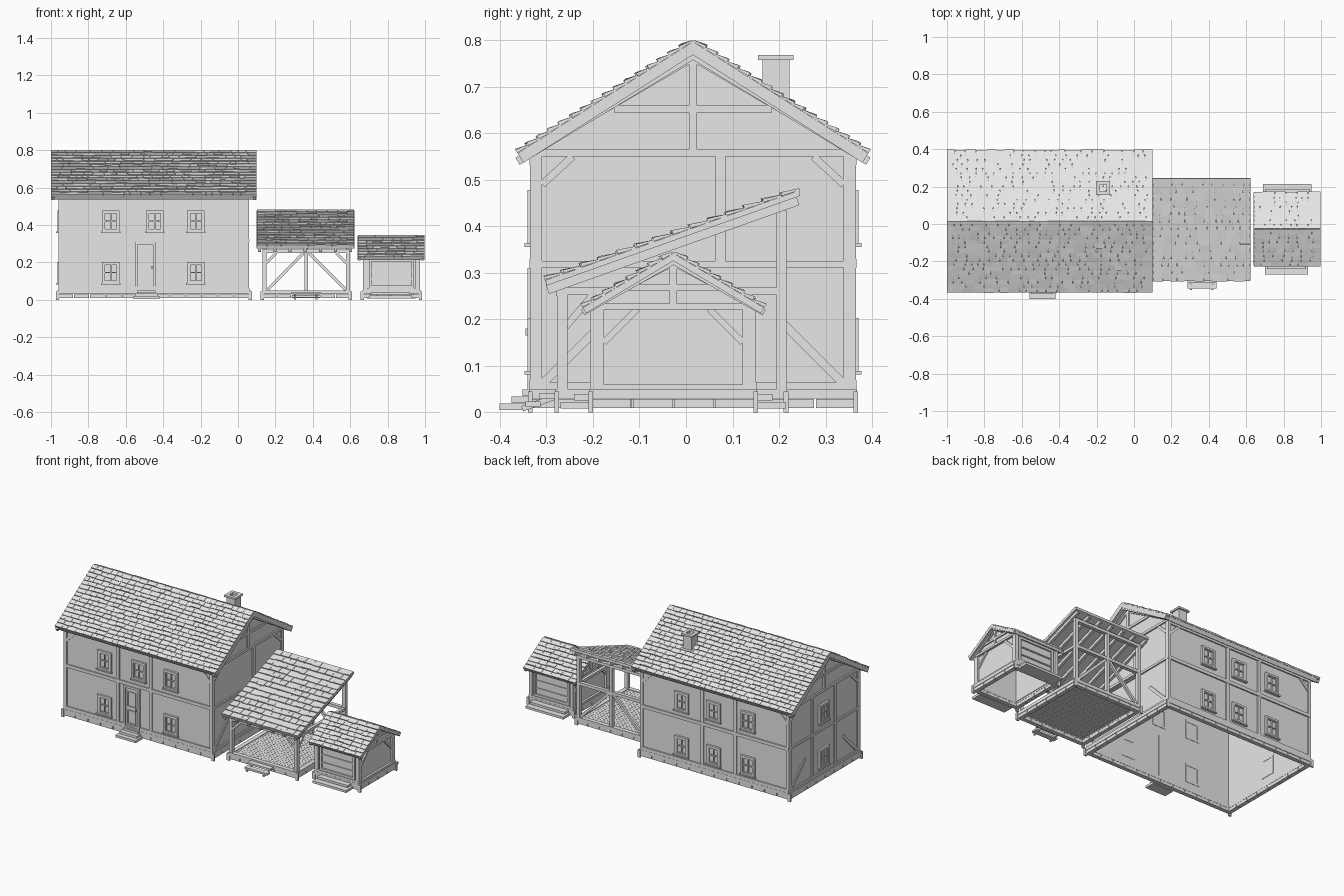
import bpy, bmesh, math, random
from mathutils import Vector

if "Cube" in bpy.data.objects:
    bpy.data.objects.remove(bpy.data.objects["Cube"])

random.seed(4)
grey = bpy.data.materials.new("plain_grey")
grey.diffuse_color = (0.8, 0.8, 0.8, 1)
grey.use_nodes = True
grey.node_tree.nodes["Principled BSDF"].inputs["Base Color"].default_value = grey.diffuse_color
parts = {}

# A face is (axis, plane, outward sign); shapes are drawn on it as (u, z) and extruded from d0 to d1
X = ("x", 0, 1)


def prism(name, face, pts, d0, d1):
    bm = parts.setdefault(name, bmesh.new())
    axis, plane, sign = face
    rings = []
    for d in (d0, d1):
        w = plane + sign * d
        rings.append([bm.verts.new((w, u, z) if axis == "x" else (u, w, z)) for u, z in pts])
    n = len(pts)
    fs = [bm.faces.new(rings[0]), bm.faces.new(rings[1][::-1])]
    for i in range(n):
        j = (i + 1) % n
        fs.append(bm.faces.new((rings[0][j], rings[0][i], rings[1][i], rings[1][j])))
    bmesh.ops.recalc_face_normals(bm, faces=fs)


def rect(name, face, u0, u1, z0, z1, d0, d1):
    prism(name, face, [(u0, z0), (u1, z0), (u1, z1), (u0, z1)], d0, d1)


def box(name, x0, x1, y0, y1, z0, z1):
    rect(name, X, y0, y1, z0, z1, x0, x1)


def beam(name, face, a, b, w, d0, d1):
    a, b = Vector(a), Vector(b)
    t = (b - a).normalized() * w / 2
    n = Vector((-t.y, t.x))
    prism(name, face, [a + n, a - n, b - n, b + n], d0, d1)


def frame(name, face, u0, u1, z0, z1, w, d0, d1):
    for a, b in ((u0, u0 + w), (u1 - w, u1)):
        rect(name, face, a, b, z0, z1, d0, d1)
    for a, b in ((z0, z0 + w), (z1 - w, z1)):
        rect(name, face, u0 + w, u1 - w, a, b, d0, d1)


def window(name, face, u, z):
    frame(name + "_frames", face, u - .047, u + .047, z - .058, z + .058, .012, -.022, .006)
    frame(name + "_sashes", face, u - .035, u + .035, z - .046, z + .046, .005, -.004, .003)
    rect(name + "_sashes", face, u - .003, u + .003, z - .041, z + .041, -.004, .002)
    rect(name + "_sashes", face, u - .03, u + .03, z - .003, z + .003, -.004, .002)
    rect(name + "_sills", face, u - .052, u + .052, z - .064, z - .056, -.004, .012)


# Sloping slab with overlapping rows of random-width shingles
def roof(name, ridge, eave, x0, x1, t, rows):
    r, e = Vector(ridge), Vector(eave)
    s = (e - r).normalized()
    n = Vector((-s.y, s.x))
    if n.y < 0:
        n = -n
    prism(name + "_slab", X, [r, e, e - n * t, Vector((r.x, r.y - t / n.y))], x0, x1)
    step = (e - r).length / rows
    for i in range(rows):
        x = x0
        while x < x1 - .001:
            nx = x + random.uniform(.03, .065)
            if nx > x1 - .02:
                nx = x1
            top = r + s * (step * i)
            low = r + s * (step * (i + 1) + (random.uniform(-.002, .004) if i < rows - 1 else 0))
            h = random.uniform(.008, .011)
            prism(name + "_shingles", X, [top, top + n * .004, low + n * h, low + n * .001],
                  x + .0008, nx - .0008)
            x = nx


# Sill ring over a row of stones, with corner blocks
def foundation(name, x0, x1, y0, y1, w=.025):
    for axis, lo, hi, a, b in (("y", y0, y1, x0, x1), ("x", x0, x1, y0, y1)):
        for face in ((axis, lo, -1), (axis, hi, 1)):
            rect(name + "_sill", face, a, b, .03, .05, -w, .002)
            k = max(3, round((b - a) / .085))
            for i in range(k):
                u0, u1 = a + (b - a) * i / k, a + (b - a) * (i + 1) / k
                rect(name + "_stones", face, u0 + .002, u1 - .002, .01, .029, -w, 0)
    for x in (x0, x1):
        for y in (y0, y1):
            box(name + "_corner_blocks", x - .009, x + .009, y - .005, y + .005, 0, .045)


def stairs(name, x0, x1, y, sign, treads):
    for i, (reach, top) in enumerate(treads):
        rect(name, ("y", y, sign), x0 + .01 * i, x1 - .01 * i, top - .014, top, 0, reach)


# Gable panel, rafters, tie beam, collar and king post
def gable(name, face, y0, y1, z0, apex, collar, w, wide):
    c = (y0 + y1) / 2
    prism(name + "_walls", face, [(y0, z0), (y1, z0), (c, apex)], -.02, -.007)
    rect(name + "_timbers", face, y0, y1, z0, z0 + w, -.02, .002)
    for y in (y0, y1):
        beam(name + "_timbers", face, (y, z0 + w / 2), (c, apex - w / 2), w * 1.3, -.02, .001)
    rect(name + "_timbers", face, c - wide, c + wide, collar, collar + w, -.02, 0)
    rect(name + "_timbers", face, c - w * .6, c + w * .6, z0 + w, apex - w, -.02, .001)


# ---- House ----
HX0, HX1, HY0, HY1 = -.96, .06, -.335, .365
front, back = ("y", HY0, -1), ("y", HY1, 1)
left, right = ("x", HX0, -1), ("x", HX1, 1)
foundation("house", HX0 - .005, HX1 + .005, HY0, HY1)
for f in (front, back):
    rect("house_walls", f, HX0 + .007, HX1 - .007, .04, .56, -.02, -.007)
    for u in (HX0 + .01, -.59, -.365, HX1 - .01):
        rect("house_timbers", f, u - .01, u + .01, .05, .55, -.02, 0)
    for z in (.05, .31, .532):
        rect("house_timbers", f, HX0, HX1, z, z + .02, -.02, .001)
    for u, s in ((HX0 + .015, 1), (HX1 - .015, -1)):
        beam("house_timbers", f, (u, .475), (u + s * .065, .54), .016, -.02, -.001)
    for u in (-.68, -.445, -.225):
        window("house_window", f, u, .42)
        if f is back or u != -.445:
            window("house_window", f, u, .145)

for f in (left, right):
    rect("house_walls", f, HY0 + .007, HY1 - .007, .04, .56, -.02, -.007)
    for u in (HY0 + .013, HY1 - .013):
        rect("house_timbers", f, u - .013, u + .013, .05, .55, -.02, 0)
    for z in (.05, .312):
        rect("house_timbers", f, HY0, HY1, z, z + .014, -.02, .001)
    gable("house_gable", f, HY0 - .005, HY1 + .005, .55, .772, .645, .015, .17)
    for u, s in ((HY0 + .026, 1), (HY1 - .026, -1)):
        beam("house_timbers", f, (u, .49), (u + s * .065, .55), .016, -.02, -.001)
    beam("house_timbers", f, (.2, .2), (.34, .06), .018, -.02, -.001)
    beam("house_timbers", f, (-.17, .2), (-.31, .06), .018, -.02, -.001)
rect("house_timbers", right, .063, .085, .326, .55, -.02, 0)
for u in (-.09, .13):
    rect("house_timbers", left, u - .01, u + .01, .05, .55, -.02, 0)
for z in (.145, .42):
    window("house_window", left, .02, z)

for eave in (-.362, .392):
    roof("house_roof", (.015, .797), (eave, .557), -1, .1, .024, 16)
    for x in (-.995, .08):      # barge rafters
        beam("house_barge_rafters", X, (.015, .768), (eave, .54), .018, x, x + .015)

# Door and its steps
frame("door_frame", front, -.55, -.44, .045, .31, .014, -.022, .006)
rect("door_leaf", front, -.536, -.454, .05, .296, -.022, -.003)
for z0, z1 in ((.075, .16), (.18, .275)):
    frame("door_mouldings", front, -.525, -.465, z0, z1, .006, -.003, .003)
box("door_handle", -.463, -.457, HY0 - .01, HY0, .165, .18)
stairs("house_steps", -.56, -.42, HY0, -1, ((.066, .019), (.04, .034), (.016, .049)))

# Hollow chimney with a wider cap
for z0, z1, h in ((.66, .757, .029), (.757, .768, .038)):
    cx, cy = -.165, .193
    for s in (-1, 1):
        a, b = sorted((s * .018, s * h))
        box("chimney", cx + a, cx + b, cy - h, cy + h, z0, z1)
        box("chimney", cx - .018, cx + .018, cy + a, cy + b, z0, z1)

# ---- Open shed ----
SX0, SX1, SY0, SY1 = .13, .6, -.278, .215


def shed_z(y):      # underside of the rafters
    return .254 + (y + .3) * .3558


foundation("shed", SX0, SX1, SY0, SY1)
for i in range(24):
    a = SX0 + .02 + i * .43 / 24
    box("shed_floor_planks", a, a + .0169, SY0 + .01, SY1 - .01, .036, .046)
for x in (SX0 + .012, SX1 - .012):
    for y in (SY0 + .012, SY1 - .01):
        box("shed_posts", x - .011, x + .011, y - .011, y + .011, .045, shed_z(y))
    box("shed_rails", x - .009, x + .009, SY0, SY1, .252, .268)
    beam("shed_braces", X, (SY0 + .02, .185), (SY0 + .08, .255), .015, x - .007, x + .007)
shed_back = ("y", SY1, 1)
shed_front = ("y", SY0, -1)
rect("shed_posts", shed_back, .355, .375, .045, .43, -.021, 0)
for f, z in ((shed_back, .25), (shed_back, .415), (shed_front, .25)):
    rect("shed_rails", f, SX0, SX1, z, z + .018, -.021, .001)
for a, b in ((.35, .16), (.38, .575)):
    beam("shed_braces", shed_back, (a, .25), (b, .055), .016, -.018, -.003)
for u, s in ((SX0 + .02, 1), (SX1 - .02, -1)):
    beam("shed_braces", shed_front, (u, .195), (u + s * .055, .25), .014, -.018, -.003)
for i in range(7):
    x = .108 + i * .081
    beam("shed_rafters", X, (-.298, .265), (.24, .456), .022, x, x + .016)
roof("shed_roof", (.245, .478), (-.303, .284), .1, .622, .012, 14)
for i, (y, z) in enumerate(((-.345, .012), (-.315, .03))):
    box("shed_steps", .285, .44, y, y + .032, z, z + .012)
for x in (.3, .415):
    beam("shed_step_stringers", X, (-.352, .008), (-.28, .034), .012, x, x + .01)

# ---- Small hut ----
TX0, TX1, TY0, TY1 = .668, .972, -.205, .15
foundation("hut", TX0 - .004, TX1 + .004, TY0, TY1)
for f in (("y", TY0, -1), ("y", TY1, 1)):
    rect("hut_walls", f, TX0 + .008, TX1 - .008, .04, .235, -.024, -.012)
    for u in (TX0 + .011, TX1 - .011):
        rect("hut_timbers", f, u - .011, u + .011, .045, .225, -.022, 0)
    for z in (.048, .218):
        rect("hut_timbers", f, TX0, TX1, z, z + .016, -.022, .001)
    frame("hut_panel_frames", f, .7, .94, .064, .218, .013, -.02, -.003)
    for z in (.108, .156):
        rect("hut_panel_rails", f, .713, .927, z, z + .007, -.02, -.006)
for f in (("x", TX0, -1), ("x", TX1, 1)):
    rect("hut_walls", f, TY0 + .008, TY1 - .008, .04, .235, -.024, -.012)
    for u, s in ((TY0 + .015, 1), (TY1 - .015, -1)):
        rect("hut_timbers", f, u - .014, u + .014, .045, .225, -.022, 0)
        beam("hut_timbers", f, (u + s * .013, .15), (u + s * .085, .222), .014, -.018, -.003)
    rect("hut_timbers", f, TY0, TY1, .048, .06, -.022, .001)
    gable("hut_gable", f, TY0 - .004, TY1 + .004, .221, .33, .262, .013, .11)
for eave in (-.222, .168):
    roof("hut_roof", (-.027, .342), (eave, .225), .64, .997, .014, 8)
    for x in (.645, .98):
        beam("hut_barge_rafters", X, (-.027, .325), (eave, .215), .014, x, x + .012)
stairs("hut_front_steps", .7, .93, TY0, -1, ((.065, .022), (.036, .04)))
stairs("hut_back_steps", .69, .95, TY1, 1, ((.065, .022), (.036, .04)))

# Turn every collected part into an object
for name, bm in parts.items():
    mesh = bpy.data.meshes.new(name)
    bm.to_mesh(mesh)
    bm.free()
    mesh.materials.append(grey)
    bpy.context.collection.objects.link(bpy.data.objects.new(name, mesh))
